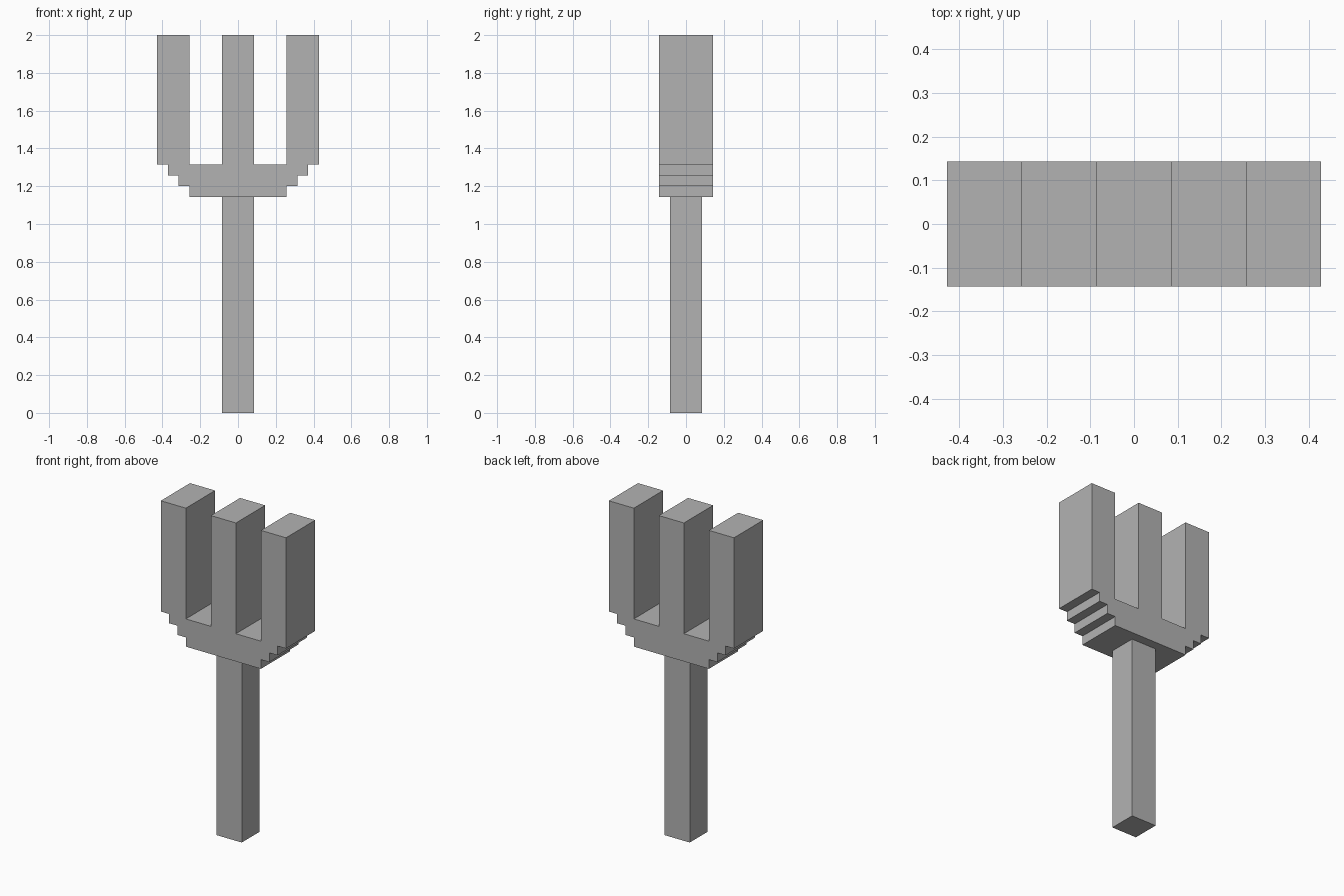
import bpy
import bmesh

cube = bpy.data.objects.get("Cube")
if cube:
    bpy.data.objects.remove(cube, do_unlink=True)

U = 2 / 35  # one block of the model's grid

grey = bpy.data.materials.new("plain grey")
grey.use_nodes = True
colour = (0.45, 0.45, 0.45, 1)
grey.diffuse_color = colour
grey.node_tree.nodes["Principled BSDF"].inputs["Base Color"].default_value = colour


def extrude_profile(name, half, depth):
    """Mirror a right-hand outline (x, z in blocks) and extrude it along y."""
    outline = half + [(-x, z) for x, z in reversed(half)]
    bm = bmesh.new()
    face = bm.faces.new([bm.verts.new((x * U, -depth * U / 2, z * U)) for x, z in outline])
    result = bmesh.ops.extrude_face_region(bm, geom=[face])
    moved = [v for v in result["geom"] if isinstance(v, bmesh.types.BMVert)]
    bmesh.ops.translate(bm, verts=moved, vec=(0, depth * U, 0))
    bmesh.ops.recalc_face_normals(bm, faces=bm.faces)
    mesh = bpy.data.meshes.new(name)
    bm.to_mesh(mesh)
    bm.free()
    mesh.materials.append(grey)
    obj = bpy.data.objects.new(name, mesh)
    bpy.context.collection.objects.link(obj)
    return obj


# Head: stepped underside, outer prong, gap, centre prong
steps = [(4.5 + i + dx, 20 + i) for i in range(4) for dx in (-1, 0)][1:]
prongs = [(7.5, 35), (4.5, 35), (4.5, 23), (1.5, 23), (1.5, 35)]
extrude_profile("fork_head", steps + prongs, 5)

# Handle: square post under the head
extrude_profile("handle", [(1.5, 0), (1.5, 20)], 3)
